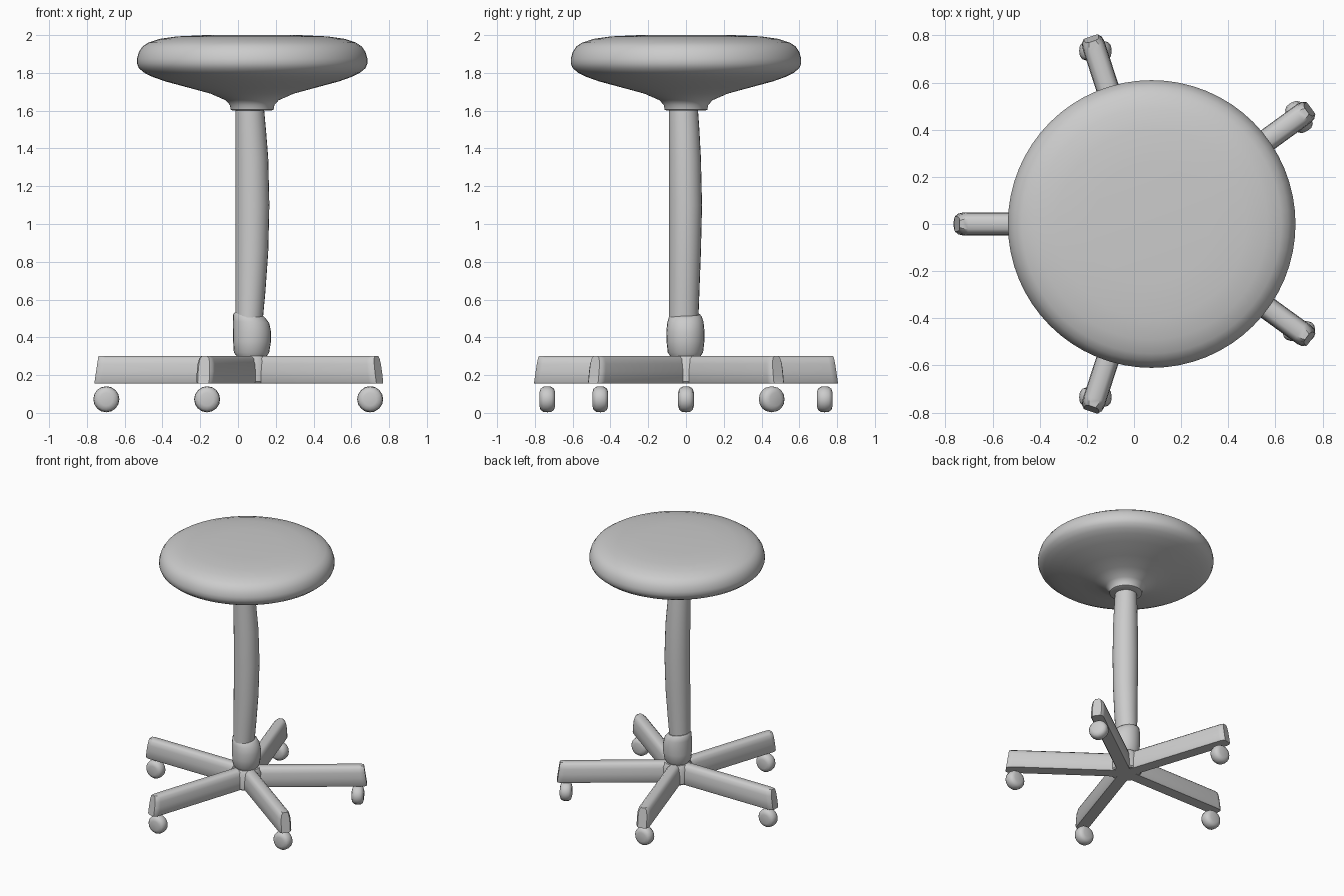
import bpy, bmesh
from math import sin, cos, pi, radians
from mathutils import Vector, Matrix

cube = bpy.data.objects.get("Cube")
if cube:
    bpy.data.objects.remove(cube, do_unlink=True)

CENTRE = Vector((0.075, 0, 0))

grey = bpy.data.materials.new("plain grey")
grey.use_nodes = True
colour = (0.6, 0.6, 0.6, 1)
grey.diffuse_color = colour
grey.node_tree.nodes["Principled BSDF"].inputs["Base Color"].default_value = colour


def finish(name, bm, angle=40):
    bmesh.ops.recalc_face_normals(bm, faces=bm.faces)
    mesh = bpy.data.meshes.new(name)
    bm.to_mesh(mesh)
    bm.free()
    mesh.materials.append(grey)
    obj = bpy.data.objects.new(name, mesh)
    bpy.context.collection.objects.link(obj)
    bpy.ops.object.select_all(action='DESELECT')
    obj.select_set(True)
    bpy.context.view_layer.objects.active = obj
    bpy.ops.object.shade_smooth_by_angle(angle=radians(angle))
    return obj


def loft(name, rings, matrix=Matrix(), angle=40):
    """Skin a list of point rings and cap both ends."""
    bm = bmesh.new()
    loops = [[bm.verts.new(matrix @ Vector(p)) for p in ring] for ring in rings]
    n = len(loops[0])
    for a, b in zip(loops, loops[1:]):
        for i in range(n):
            j = (i + 1) % n
            bm.faces.new((a[i], a[j], b[j], b[i]))
    bm.faces.new(loops[0])
    bm.faces.new(loops[-1])
    return finish(name, bm, angle)


def circle(x, y, z, rx, ry, n, tilt=0):
    return [(x + rx * cos(2 * pi * i / n), y + ry * sin(2 * pi * i / n),
             z - tilt * cos(2 * pi * i / n)) for i in range(n)]


# Round cushion with dished underside and neck
seat = [(0.10, 1.6), (0.113, 1.605), (0.118, 1.63), (0.14, 1.655), (0.22, 1.69),
        (0.33, 1.72), (0.46, 1.755), (0.53, 1.78), (0.57, 1.8), (0.6, 1.825),
        (0.61, 1.85), (0.61, 1.875), (0.6, 1.91), (0.58, 1.94), (0.55, 1.96),
        (0.49, 1.98), (0.4, 1.993), (0.25, 2.0)]
loft("seat", [circle(CENTRE.x, 0, z, r, r, 64) for r, z in seat])

# Column, straight on one side and bulging on the other: right edge, half depth, height
column = [(0.13, 0.078, 0.48), (0.145, 0.081, 0.64), (0.16, 0.085, 0.85), (0.166, 0.088, 1.1),
          (0.16, 0.085, 1.35), (0.148, 0.081, 1.5), (0.138, 0.077, 1.61)]
loft("column", [circle((e - 0.014) / 2, d - 0.091, z, (e + 0.014) / 2, d, 24)
                for e, d, z in column])

# Collar at the foot of the column: left edge, right edge, height, rim tilt
collar = [(0.0, 0.145, 0.29, 0), (-0.022, 0.165, 0.32, 0), (-0.026, 0.175, 0.38, 0),
          (-0.027, 0.175, 0.43, 0), (-0.027, 0.165, 0.48, 0.004),
          (-0.026, 0.147, 0.51, 0.01), (-0.018, 0.135, 0.522, 0.01)]
loft("collar", [circle((a + b) / 2, -0.003, z, (b - a) / 2, (b - a) / 2, 24, t)
                for a, b, z, t in collar])

# Hub joining the legs
hub = [(0.10, 0.156), (0.108, 0.165), (0.108, 0.27), (0.09, 0.301)]
loft("hub", [circle(CENTRE.x, 0, z, r, r, 20) for r, z in hub])

# Five legs: a rounded bar section, shrunk and sloped back at the tip
half = [(0.042, 0.155), (0.049, 0.165), (0.049, 0.22), (0.046, 0.26), (0.038, 0.288), (0.022, 0.301)]
section = half + [(-y, z) for y, z in reversed(half)]
stations = [(0.0, 1), (0.80, 1), (0.822, 0.9), (0.836, 0.65)]


def leg_ring(reach, width):
    return [(reach - (0.15 * (z - 0.155) if reach else 0), y * width, z) for y, z in section]


# One caster swivels; the rest roll along x
caster_turn = [120, 0, 0, 0, 0]
wheel = [(0.035, -0.042), (0.055, -0.036), (0.066, -0.022), (0.069, 0),
         (0.066, 0.022), (0.055, 0.036), (0.035, 0.042)]
for i in range(5):
    turn = Matrix.Rotation(radians(36 + 72 * i), 4, 'Z')
    loft(f"leg_{i + 1}", [leg_ring(*s) for s in stations],
         Matrix.Translation(CENTRE) @ turn)
    hub_point = CENTRE + turn @ Vector((0.772, 0, 0)) + Vector((0, 0, 0.072))
    place = (Matrix.Translation(hub_point) @ Matrix.Rotation(radians(caster_turn[i]), 4, 'Z')
             @ Matrix.Rotation(pi / 2, 4, 'X'))
    loft(f"caster_{i + 1}", [circle(0, 0, w, r, r, 16) for r, w in wheel], place, 50)
